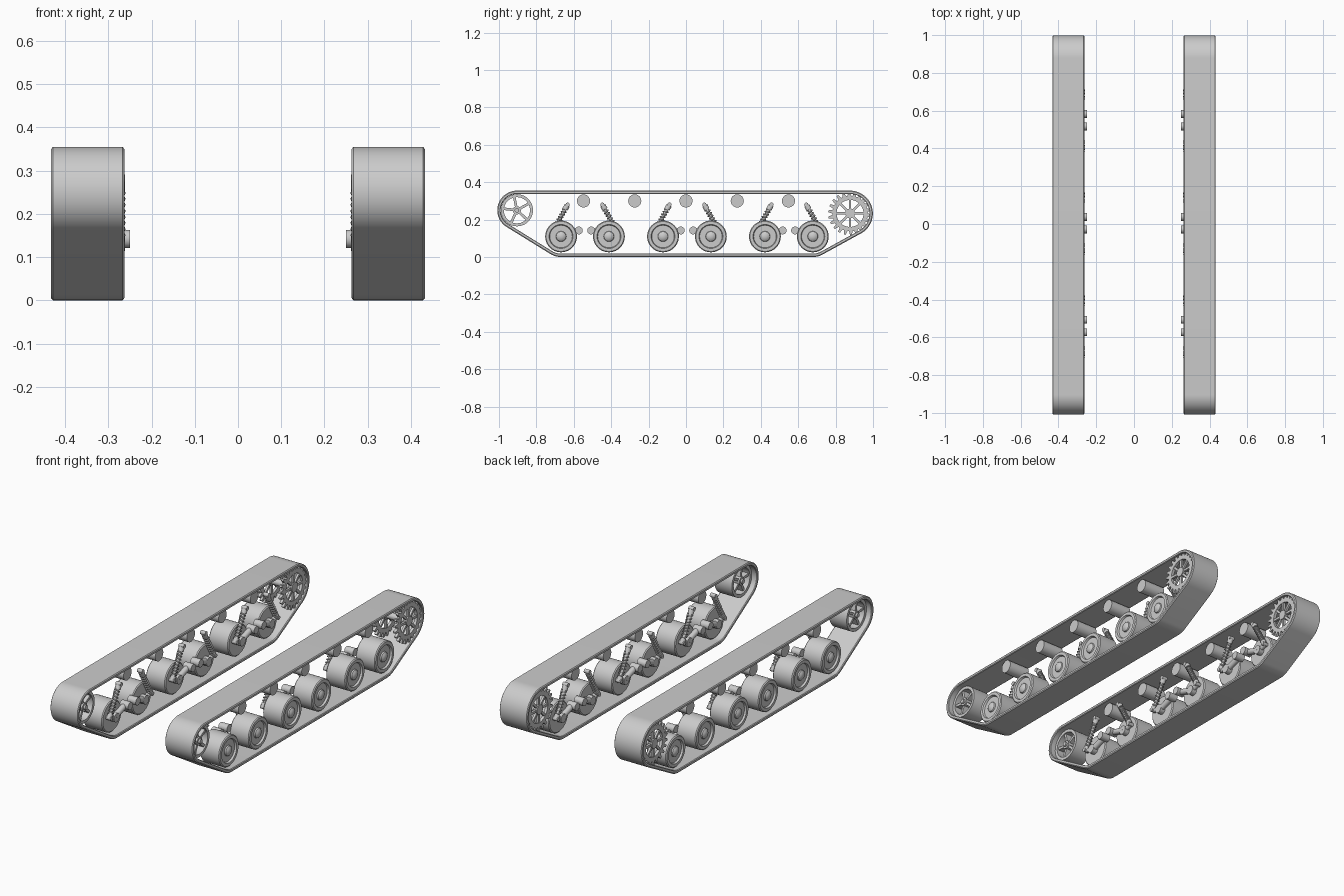
import bpy, bmesh
from math import sin, cos, pi, radians
from mathutils import Vector, Matrix, geometry

if "Cube" in bpy.data.objects:
    bpy.data.objects.remove(bpy.data.objects["Cube"], do_unlink=True)

grey = bpy.data.materials.new("light_grey")
grey.use_nodes = True
grey.diffuse_color = (0.6, 0.6, 0.6, 1)
grey.node_tree.nodes["Principled BSDF"].inputs["Base Color"].default_value = (0.6, 0.6, 0.6, 1)


def place(name, data):
    """Link the part, colour it and mirror it to the other side."""
    data.materials.append(grey)
    ob = bpy.data.objects.new(name, data)
    bpy.context.collection.objects.link(ob)
    ob.modifiers.new("other_side", 'MIRROR')
    return ob


def finish(name, bm):
    bmesh.ops.remove_doubles(bm, verts=bm.verts, dist=1e-5)
    bmesh.ops.recalc_face_normals(bm, faces=bm.faces)
    me = bpy.data.meshes.new(name)
    bm.to_mesh(me)
    bm.free()
    me.shade_smooth()
    me.set_sharp_from_angle(angle=radians(32))
    return place(name, me)


def skin(bm, rings, close=True):
    """Join rings of points into a surface that closes around the rings."""
    rows = [[bm.verts.new(p) for p in ring] for ring in rings]
    n = len(rows[0])
    pairs = list(zip(rows, rows[1:])) + ([(rows[-1], rows[0])] if close else [])
    for a, b in pairs:
        for i in range(n):
            j = (i + 1) % n
            bm.faces.new((a[i], a[j], b[j], b[i]))


def lathe(bm, profile, y, z, steps=40, close=False):
    """Turn an (x, radius) profile around an axle along x."""
    turn = [2 * pi * k / steps for k in range(steps)]
    skin(bm, [[(x, y + r * cos(a), z + r * sin(a)) for a in turn]
              for x, r in profile], close)


def drum(bm, x0, x1, r, y, z, steps=32):
    lathe(bm, [(x0, 1e-7), (x0, r), (x1, r), (x1, 1e-7)], y, z, steps)


def rod(bm, p, q, r, steps=16):
    p, q = Vector(p), Vector(q)
    m = Matrix.Translation((p + q) / 2) @ (q - p).to_track_quat('Z', 'Y').to_matrix().to_4x4()
    bmesh.ops.create_cone(bm, cap_ends=True, segments=steps, radius1=r, radius2=r,
                          depth=(q - p).length, matrix=m)


def spokes(bm, count, x, y, z, r0, r1, thick, width, phase=0):
    for k in range(count):
        m = (Matrix.Translation((x, y, z)) @ Matrix.Rotation(phase + 2 * pi * k / count, 4, 'X')
             @ Matrix.Translation((0, 0, (r0 + r1) / 2)) @ Matrix.Diagonal((thick, width, r1 - r0, 1)))
        bmesh.ops.create_cube(bm, size=1, matrix=m)


IDLER = (-0.904, 0.250)
SPROCKET = (0.877, 0.233)
PAIRS = (-0.54, 0.005, 0.55)
WHEEL_Z = 0.11
wheels = [(c + s * 0.128, s, c) for c in PAIRS for s in (-1, 1)]

# Track belt: hull around the end wheels and outermost road wheels
circles = [(*IDLER, 0.105), (*SPROCKET, 0.122),
           (wheels[0][0], WHEEL_Z, 0.11), (wheels[-1][0], WHEEL_Z, 0.11)]
samples = [(y, z, r, 2 * pi * k / 72) for y, z, r in circles for k in range(72)]
hull = geometry.convex_hull_2d([(y + r * cos(a), z + r * sin(a)) for y, z, r, a in samples])
section = [(0.263, 0.005), (0.267, 0), (0.428, 0), (0.432, 0.005),
           (0.432, 0.015), (0.428, 0.018), (0.267, 0.018), (0.263, 0.015)]
bm = bmesh.new()
skin(bm, [[(x, y + (r - d) * cos(a), z + (r - d) * sin(a)) for x, d in section]
          for y, z, r, a in (samples[i] for i in hull)])
finish("track_belt", bm)

# Road wheels: wide drum, recessed face and domed hub cap
wheel_profile = [(0.295, 1e-7), (0.295, 0.080), (0.300, 0.085), (0.410, 0.085), (0.415, 0.080),
                 (0.415, 0.064), (0.405, 0.060), (0.405, 0.028), (0.412, 0.026),
                 (0.418, 0.018), (0.421, 0.009), (0.422, 1e-7)]
bm = bmesh.new()
for y, s, c in wheels:
    lathe(bm, wheel_profile, y, WHEEL_Z)
finish("road_wheels", bm)

# Return rollers under the top run
bm = bmesh.new()
for k in range(-2, 3):
    drum(bm, 0.285, 0.41, 0.035, k * 0.274, 0.30)
finish("return_rollers", bm)

# Swing arms: pivot boss, arm and axle
bm = bmesh.new()
for y, s, c in wheels:
    pivot = c + s * 0.033
    drum(bm, 0.25, 0.302, 0.021, pivot, 0.142, 24)
    drum(bm, 0.266, 0.30, 0.024, y, WHEEL_Z, 24)
    rod(bm, (0.281, pivot, 0.142), (0.281, y, WHEEL_Z), 0.016)
    rod(bm, (0.281, y, WHEEL_Z), (0.281, y + s * 0.05, 0.125), 0.013)
finish("swing_arms", bm)

# Shock absorbers: rod, collars and end pins
bm = bmesh.new()
coil = bpy.data.curves.new("shock_springs", 'CURVE')
coil.dimensions = '3D'
coil.bevel_depth = 0.0035
coil.bevel_resolution = 1
coil.use_fill_caps = True
for y, s, c in wheels:
    low = Vector((0.276, y + s * 0.05, 0.125))
    top = Vector((0.276, y - s * 0.035, 0.28))
    way = top - low
    rod(bm, low, top, 0.009)
    rod(bm, low, low + way * 0.12, 0.015)
    rod(bm, low + way * 0.84, low + way * 0.97, 0.015)
    for end in (low, top):
        drum(bm, 0.261, 0.292, 0.011, end.y, end.z, 16)
    # Coil wound around the rod
    u = way.normalized()
    side = Vector((1, 0, 0))
    across = u.cross(side)
    spline = coil.splines.new('POLY')
    steps = 8 * 12
    spline.points.add(steps)
    for k, pt in enumerate(spline.points):
        a = 2 * pi * k / 12
        p = low + way * (0.12 + 0.72 * k / steps) + 0.0125 * (side * cos(a) + across * sin(a))
        pt.co = (*p, 1)
finish("shock_absorbers", bm)
place("shock_springs", coil)

# Front idler: rim, five spokes and hub
bm = bmesh.new()
lathe(bm, [(0.295, 0.086), (0.40, 0.086), (0.40, 0.070), (0.295, 0.070)], *IDLER, close=True)
drum(bm, 0.295, 0.40, 0.022, *IDLER)
drum(bm, 0.285, 0.41, 0.012, *IDLER)
spokes(bm, 5, 0.348, *IDLER, 0.015, 0.075, 0.09, 0.014, phase=0.2)
finish("front_idler", bm)

# Rear drive sprocket: two toothed rings with spokes on a shared hub
bm = bmesh.new()
for x in (0.281, 0.414):
    y, z = SPROCKET
    teeth = 22
    outer, inner = [], []
    for k in range(teeth):
        for part, r in ((0, 0.095), (0.3, 0.095), (0.5, 0.117), (0.8, 0.117)):
            a = 2 * pi * (k + part) / teeth
            outer.append((y + r * cos(a), z + r * sin(a)))
            inner.append((y + 0.072 * cos(a), z + 0.072 * sin(a)))
    skin(bm, [[(x + dx, *p) for p in loop] for loop, dx in
              ((outer, -0.008), (outer, 0.008), (inner, 0.008), (inner, -0.008))])
    spokes(bm, 8, x, y, z, 0.015, 0.078, 0.012, 0.013)
    drum(bm, x - 0.011, x + 0.011, 0.026, y, z)
drum(bm, 0.281, 0.414, 0.018, *SPROCKET)
finish("drive_sprocket", bm)
